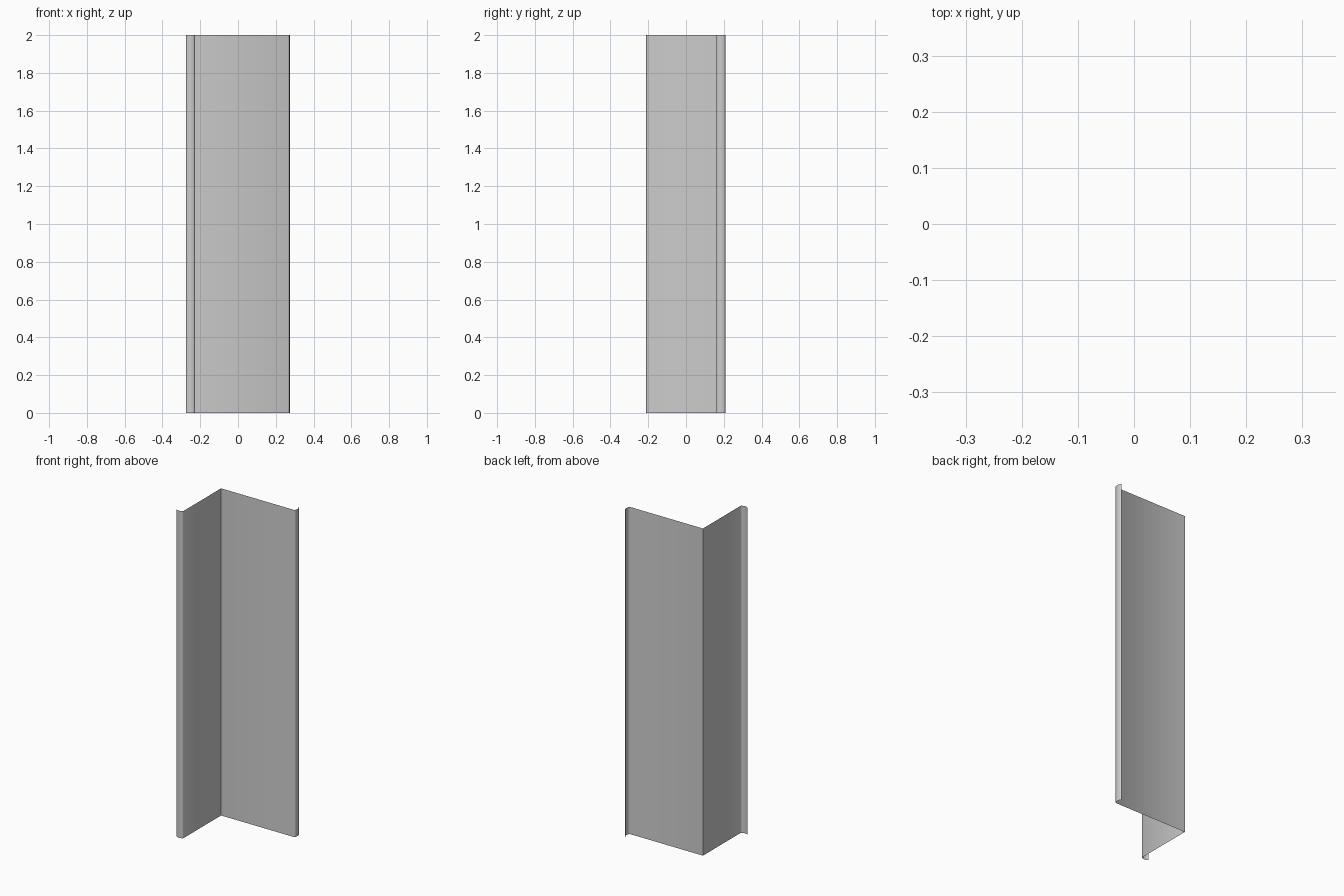
import bpy, bmesh, math

if "Cube" in bpy.data.objects:
    bpy.data.objects.remove(bpy.data.objects["Cube"])

HEIGHT = 2.0
X_WALL, Y_WALL = -0.228, 0.162   # planes of the two walls
X_END, Y_END = 0.265, -0.202     # free ends of the walls
LIP, BULGE, STEPS = 0.046, 0.009, 6


def lip(start, along, out):
    """Shallow half-ellipse from a wall end to the lip tip."""
    pts = []
    for i in range(STEPS + 1):
        a = math.pi * i / STEPS
        s, d = LIP * (1 - math.cos(a)) / 2, BULGE * math.sin(a)
        pts.append((start[0] + along[0] * s + out[0] * d,
                    start[1] + along[1] * s + out[1] * d))
    return pts


# Plan profile: side lip, corner, back lip
profile = lip((X_WALL, Y_END), (-1, 0), (0, -1))[::-1]
profile.append((X_WALL, Y_WALL))
profile += lip((X_END, Y_WALL), (0, 1), (1, 0))

# Open sheet raised from the profile
bm = bmesh.new()
verts = [bm.verts.new((x, y, 0)) for x, y in profile]
edges = [bm.edges.new(pair) for pair in zip(verts, verts[1:])]
raised = bmesh.ops.extrude_edge_only(bm, edges=edges)["geom"]
bmesh.ops.translate(bm, vec=(0, 0, HEIGHT),
                    verts=[g for g in raised if isinstance(g, bmesh.types.BMVert)])
bmesh.ops.recalc_face_normals(bm, faces=bm.faces)
mesh = bpy.data.meshes.new("corner_panel")
bm.to_mesh(mesh)
bm.free()
panel = bpy.data.objects.new("corner_panel", mesh)
bpy.context.collection.objects.link(panel)

# Smooth the rolled lips, keep the corner sharp
bpy.context.view_layer.objects.active = panel
panel.select_set(True)
bpy.ops.object.shade_smooth_by_angle(angle=math.radians(40))
